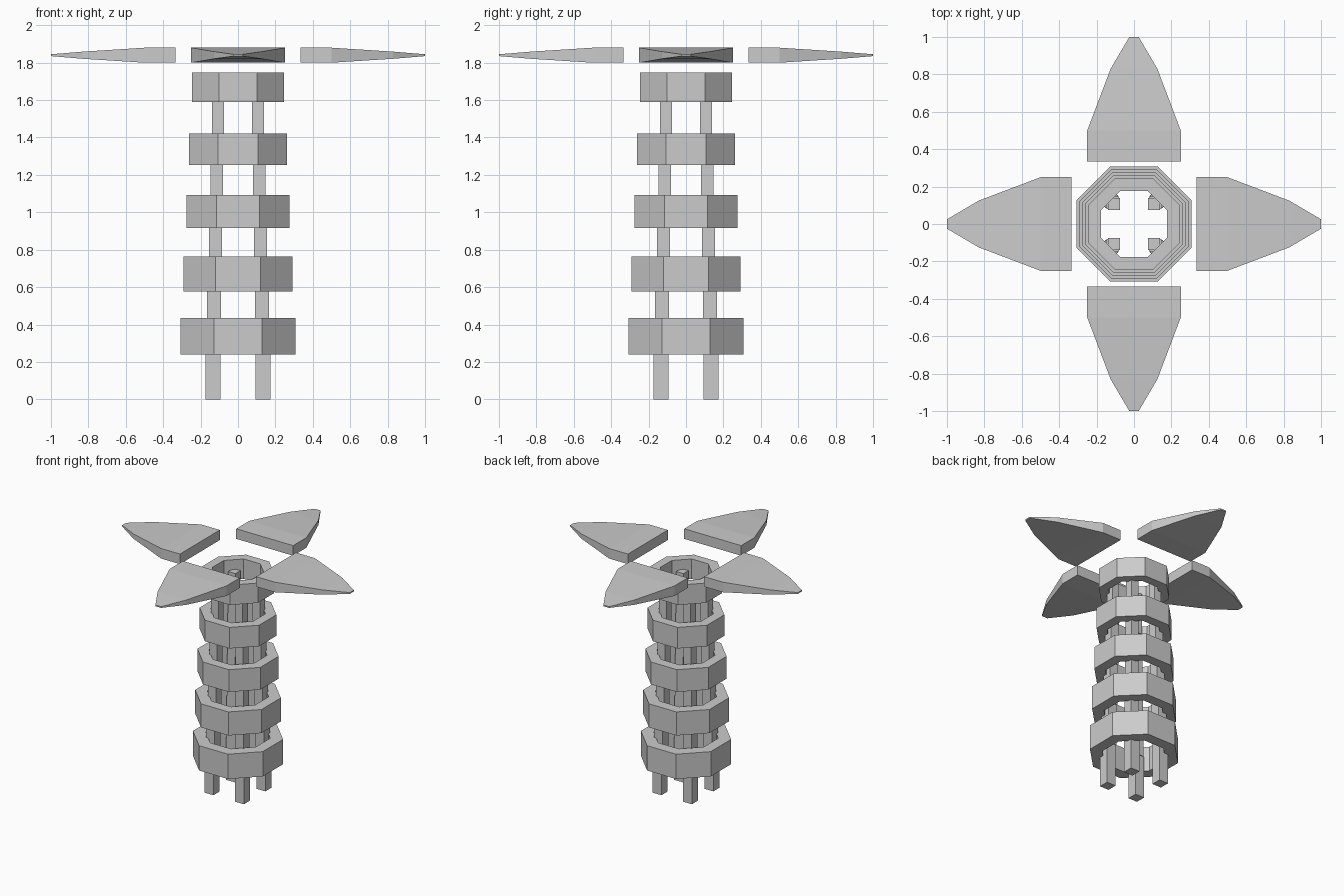
import bpy, bmesh, math
from mathutils import Matrix

if "Cube" in bpy.data.objects:
    bpy.data.objects.remove(bpy.data.objects["Cube"])

grey = bpy.data.materials.new("plain grey")
grey.diffuse_color = (0.6, 0.6, 0.6, 1)
grey.use_nodes = True
grey.node_tree.nodes["Principled BSDF"].inputs["Base Color"].default_value = grey.diffuse_color


def make(name, bm):
    bmesh.ops.recalc_face_normals(bm, faces=bm.faces)
    mesh = bpy.data.meshes.new(name)
    bm.to_mesh(mesh)
    bm.free()
    mesh.materials.append(grey)
    ob = bpy.data.objects.new(name, mesh)
    bpy.context.collection.objects.link(ob)
    return ob


def octagonal_ring(name, outer, inner, z0, z1):
    """Hollow octagon, flat sides facing the axes; outer and inner are apothems."""
    bm = bmesh.new()
    k = math.cos(math.pi / 8)
    loops = []
    for r, z in ((outer, z0), (outer, z1), (inner, z1), (inner, z0)):
        loops.append([bm.verts.new((r / k * math.cos((i + 0.5) * math.pi / 4),
                                    r / k * math.sin((i + 0.5) * math.pi / 4), z))
                      for i in range(8)])
    for a in range(4):
        p, q = loops[a], loops[(a + 1) % 4]
        for i in range(8):
            j = (i + 1) % 8
            bm.faces.new((p[i], p[j], q[j], q[i]))
    make(name, bm)


def post(name, x, y, width, z0, z1):
    bm = bmesh.new()
    bmesh.ops.create_cube(bm, size=1, matrix=Matrix.Translation((x, y, (z0 + z1) / 2))
                          @ Matrix.Diagonal((width, width, z1 - z0, 1)))
    make(name, bm)


def blade(name, angle):
    """Tapering blade lofted through (distance, half width, half thickness)."""
    bm = bmesh.new()
    loops = []
    for d, w, t in ((0.335, 0.25, 0.04), (0.5, 0.25, 0.04),
                    (0.83, 0.125, 0.019), (1.0, 0.025, 0.005)):
        loops.append([bm.verts.new((d, w * sy, 1.84 + t * sz))
                      for sy, sz in ((-1, -1), (1, -1), (1, 1), (-1, 1))])
    for p, q in zip(loops, loops[1:]):
        for i in range(4):
            j = (i + 1) % 4
            bm.faces.new((p[i], p[j], q[j], q[i]))
    bm.faces.new(loops[0])
    bm.faces.new(loops[-1])
    bm.transform(Matrix.Rotation(angle, 4, 'Z'))
    make(name, bm)


# Tower: five stacked segments, each a little smaller than the one below
previous = 0.0
for n in range(5):
    s = 1 - 0.05 * n
    centre = 0.3375 + 0.333 * n
    octagonal_ring(f"tower_ring_{n + 1}", 0.307 * s, 0.22 * s,
                   centre - 0.0985 * s, centre + 0.0985 * s)
    for sx in (-1, 1):
        for sy in (-1, 1):
            post(f"tower_post_{n + 1}", sx * 0.134 * s, sy * 0.134 * s,
                 0.079 * s, previous, centre)
    previous = centre

# Four blades floating around the top
for n in range(4):
    blade(f"blade_{n + 1}", n * math.pi / 2)
